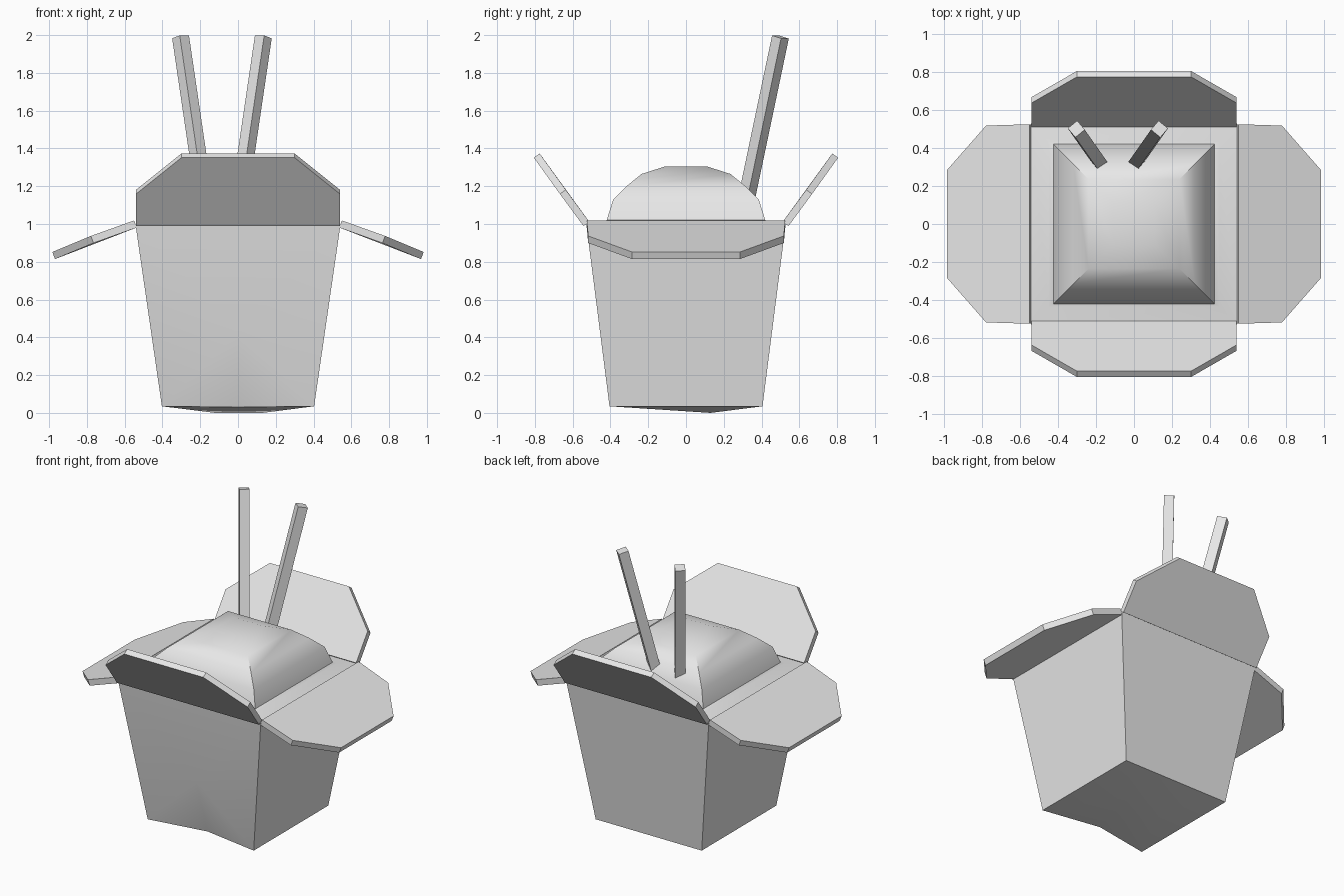
import bpy, bmesh, math
from mathutils import Vector

if "Cube" in bpy.data.objects:
    bpy.data.objects.remove(bpy.data.objects["Cube"])

grey = bpy.data.materials.new("light grey")
grey.diffuse_color = (0.8, 0.8, 0.8, 1)
grey.use_nodes = True
grey.node_tree.nodes["Principled BSDF"].inputs["Base Color"].default_value = grey.diffuse_color


def make(name, verts, faces, smooth=None):
    me = bpy.data.meshes.new(name)
    me.from_pydata([tuple(v) for v in verts], [], faces)
    bm = bmesh.new()
    bm.from_mesh(me)
    bmesh.ops.recalc_face_normals(bm, faces=bm.faces)
    bm.to_mesh(me)
    bm.free()
    me.materials.append(grey)
    ob = bpy.data.objects.new(name, me)
    bpy.context.collection.objects.link(ob)
    if smooth:
        bpy.ops.object.select_all(action='DESELECT')
        ob.select_set(True)
        bpy.context.view_layer.objects.active = ob
        bpy.ops.object.shade_smooth_by_angle(angle=math.radians(smooth))
    return ob


def ring(hx, hy, z):
    return [(-hx, -hy, z), (hx, -hy, z), (hx, hy, z), (-hx, hy, z)]


# Tapered box: dented front bottom edge and sagging base, open on top
verts = ring(0.403, 0.405, 0.035) + ring(0.543, 0.528, 1.0) + [
    (0, -0.33, 0.03), (0, -0.452, 0.42), (-0.12, 0.13, 0), (0.13, 0.13, 0)]
make("box", verts, [
    (0, 8, 9), (8, 1, 9), (0, 9, 4), (9, 1, 5), (4, 9, 5),    # front
    (1, 2, 6, 5), (2, 3, 7, 6), (3, 0, 4, 7),                 # other walls
    (0, 10, 8), (8, 10, 11), (8, 11, 1), (1, 11, 2),          # base
    (2, 11, 10, 3), (3, 10, 0)], 35)

# Food mound with the ledge that meets the box rim
levels = [(0.543, 0.528, 1.0), (0.45, 0.435, 1.015), (0.425, 0.42, 1.02), (0.39, 0.385, 1.13),
          (0.32, 0.315, 1.20), (0.24, 0.235, 1.265), (0.11, 0.11, 1.305)]
verts, faces = [], []
for i, lv in enumerate(levels):
    verts += ring(*lv)
    if i:
        a = 4 * (i - 1)
        faces += [(a + j, a + (j + 1) % 4, a + 4 + (j + 1) % 4, a + 4 + j) for j in range(4)]
faces.append(tuple(range(len(verts) - 4, len(verts))))
make("food_mound", verts, faces, 35)


def flap(name, out, hinge, fold, tip, half, fold_half, tip_half, thick):
    """Flap outline swept out from the rim; hinge, fold, tip are (outward, z)."""
    out = Vector(out)
    side = Vector((-out.y, out.x, 0))
    d = Vector((tip[0] - hinge[0], tip[1] - hinge[1])).normalized()
    n = Vector((-d.y, d.x)) * thick / 2
    outline = [(hinge, half), (fold, fold_half), (tip, tip_half),
               (tip, -tip_half), (fold, -fold_half), (hinge, -half)]
    verts = []
    for s in (-1, 1):
        for (r, z), w in outline:
            verts.append(out * (r + s * n.x) + side * w + Vector((0, 0, z + s * n.y)))
    faces = [tuple(range(6)), tuple(range(6, 12))]
    faces += [(i, (i + 1) % 6, 6 + (i + 1) % 6, 6 + i) for i in range(6)]
    return make(name, verts, faces)


# Raised front and back flaps, drooping side flaps
for name, s in (("front_flap", -1), ("back_flap", 1)):
    flap(name, (0, s, 0), (0.527, 1.0), (0.652, 1.17), (0.79, 1.362), 0.54, 0.54, 0.30, 0.038)
for name, s in (("left_flap", -1), ("right_flap", 1)):
    flap(name, (s, 0, 0), (0.543, 1.0), (0.772, 0.918), (0.976, 0.833), 0.525, 0.518, 0.285, 0.04)

# Pair of chopsticks leaning back and apart
for name, s in (("left_chopstick", -1), ("right_chopstick", 1)):
    top = Vector((-0.085 + s * 0.219, 0.5, 1.99))
    low = Vector((-0.085 + s * 0.088, 0.313, 1.10))
    d = (top - low).normalized()
    u = Vector((s * 0.64, 0.77, 0))
    u = (u - d * u.dot(d)).normalized()
    v = d.cross(u)
    h = 0.032
    verts = [c + u * a * h + v * b * h for c in (low, top)
             for a, b in ((-1, -1), (1, -1), (1, 1), (-1, 1))]
    make(name, verts, [(0, 1, 2, 3), (4, 5, 6, 7)] +
         [(i, (i + 1) % 4, 4 + (i + 1) % 4, 4 + i) for i in range(4)])
